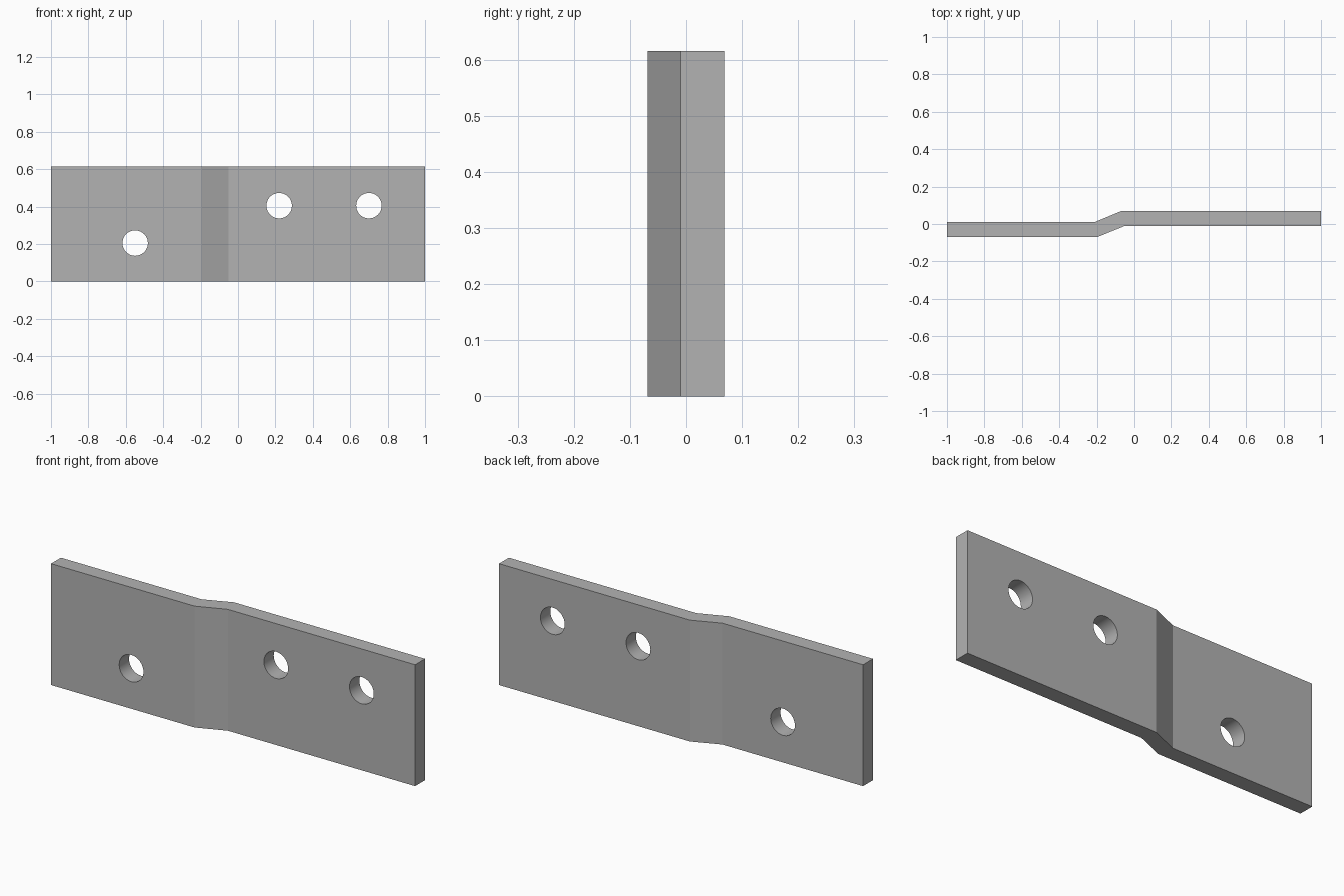
import bpy
import bmesh
from math import radians

HEIGHT = 0.615
HOLE_RADIUS = 0.068
HOLES = [(-0.55, 0.205), (0.22, 0.405), (0.70, 0.405)]

if "Cube" in bpy.data.objects:
    bpy.data.objects.remove(bpy.data.objects["Cube"], do_unlink=True)

# Plain grey metal
steel = bpy.data.materials.new("grey_steel")
steel.use_nodes = True
colour = (0.45, 0.45, 0.45, 1)
steel.diffuse_color = colour
steel.node_tree.nodes["Principled BSDF"].inputs["Base Color"].default_value = colour

# Joggled plate: plan outline extruded upwards
outline = [(-1, -0.069), (-0.195, -0.069), (-0.05, -0.01), (1, -0.01),
           (1, 0.069), (-0.07, 0.069), (-0.212, 0.01), (-1, 0.01)]
bm = bmesh.new()
base = bm.faces.new([bm.verts.new((x, y, 0)) for x, y in outline])
top = bmesh.ops.extrude_face_region(bm, geom=[base])["geom"]
bmesh.ops.translate(bm, vec=(0, 0, HEIGHT),
                    verts=[v for v in top if isinstance(v, bmesh.types.BMVert)])
bmesh.ops.recalc_face_normals(bm, faces=bm.faces)
mesh = bpy.data.meshes.new("offset_plate")
bm.to_mesh(mesh)
bm.free()
plate = bpy.data.objects.new("offset_plate", mesh)
bpy.context.collection.objects.link(plate)
mesh.materials.append(steel)

# Bolt holes, drilled front to back
for x, z in HOLES:
    bpy.ops.mesh.primitive_cylinder_add(vertices=40, radius=HOLE_RADIUS, depth=0.5,
                                        location=(x, 0, z), rotation=(radians(90), 0, 0))
    drill = bpy.context.object
    drill.name = "hole_cutter"
    drill.hide_render = True
    drill.data.materials.append(steel)
    cut = plate.modifiers.new("bolt_hole", 'BOOLEAN')
    cut.operation = 'DIFFERENCE'
    cut.solver = 'EXACT'
    cut.object = drill
    bpy.ops.object.select_all(action='DESELECT')
    plate.select_set(True)
    bpy.context.view_layer.objects.active = plate
    bpy.ops.object.modifier_apply(modifier=cut.name)
    bpy.data.objects.remove(drill, do_unlink=True)

# Smooth bores, crisp bends and edges
bpy.ops.object.shade_smooth_by_angle(angle=radians(15))
